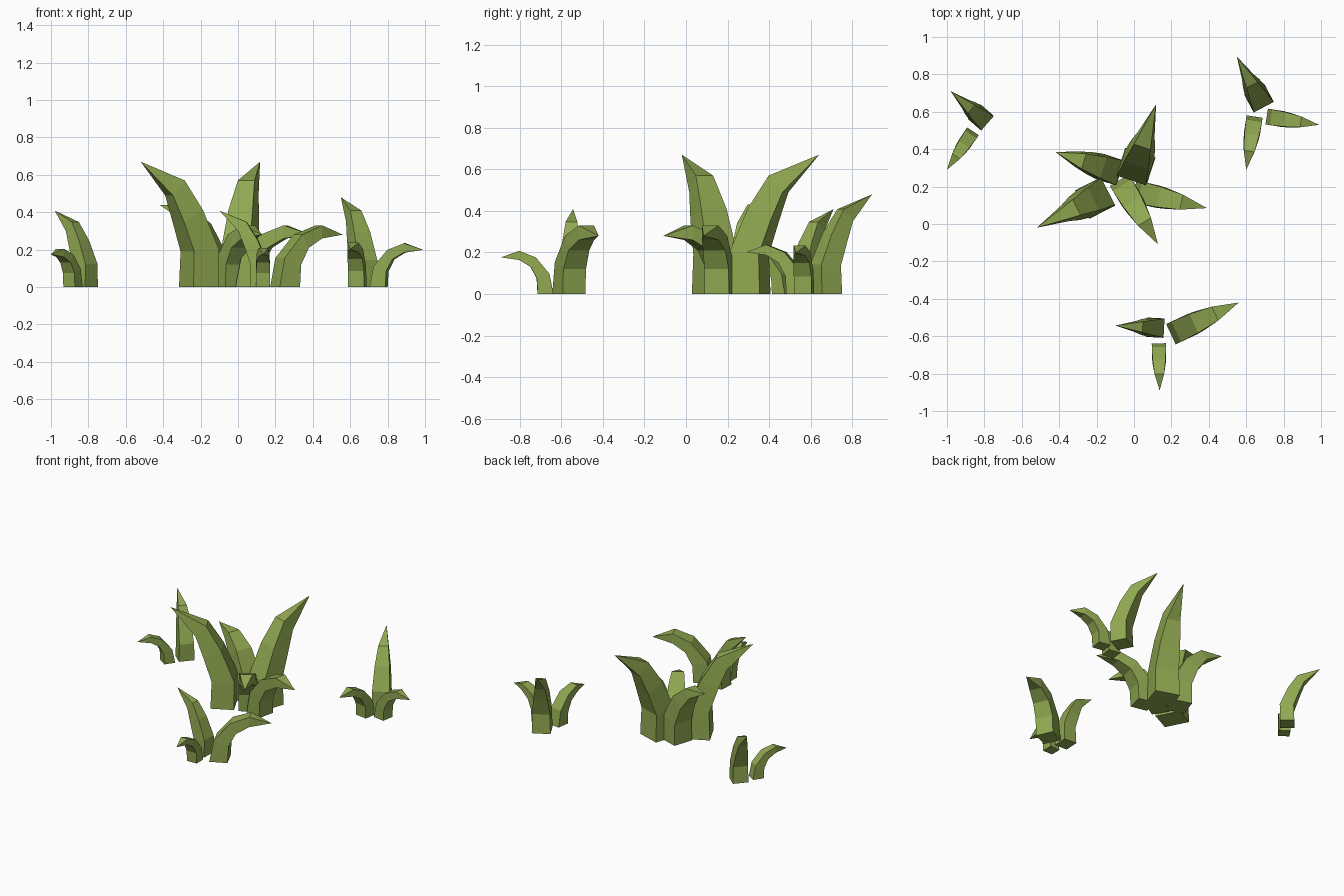
import bpy, bmesh, math

if "Cube" in bpy.data.objects:
    bpy.data.objects.remove(bpy.data.objects["Cube"])

green = bpy.data.materials.new("leaf green")
green.diffuse_color = (0.28, 0.395, 0.083, 1)
green.use_nodes = True
green.node_tree.nodes["Principled BSDF"].inputs["Base Color"].default_value = green.diffuse_color

# Side profiles as (distance outward, height): inner edge, outer edge, tip, base width, width taper
PROFILES = {
    "tall": ([(-.077, 0), (-.078, .20), (.01, .41), (.11, .57)],
             [(.077, 0), (.07, .19), (.125, .35), (.18, .49)],
             (.35, .67), .17, (1, .95, .80, .55)),
    "medium": ([(-.065, 0), (-.06, .17), (.03, .34), (.14, .43)],
               [(.065, 0), (.065, .15), (.115, .28), (.18, .37)],
               (.30, .44), .14, (1, .98, .85, .6)),
    "short": ([(-.06, 0), (-.03, .155), (.075, .28), (.20, .33)],
              [(.06, 0), (.067, .12), (.115, .21), (.20, .26)],
              (.34, .28), .12, (1, 1, .92, .68)),
}


def add_blade(bm, kind, tip_xy, angle, scale):
    """Tapered four-sided curved blade whose tip lands on tip_xy."""
    inner, outer, tip, width, taper = PROFILES[kind]
    c, s = math.cos(math.radians(angle)), math.sin(math.radians(angle))

    def vert(r, side, z):
        r = (r - tip[0]) * scale
        side *= scale
        return bm.verts.new((tip_xy[0] + r * c - side * s,
                             tip_xy[1] + r * s + side * c, z * scale))

    rings = []
    for (ri, zi), (ro, zo), t in zip(inner, outer, taper):
        h = width * t / 2
        rings.append([vert(ri, -h, zi), vert(ro, -h, zo),
                      vert(ro, h, zo), vert(ri, h, zi)])
    bm.faces.new(rings[0][::-1])
    for a, b in zip(rings, rings[1:]):
        for i in range(4):
            j = (i + 1) % 4
            bm.faces.new((a[i], a[j], b[j], b[i]))
    point = vert(tip[0], 0, tip[1])
    for i in range(4):
        bm.faces.new((rings[-1][i], rings[-1][(i + 1) % 4], point))


# Grass tufts: profile, tip position, heading in degrees, scale
TUFTS = {
    "centre_grass_tuft": [("tall", (-.52, -.02), 207, 1),
                          ("tall", (.118, .64), 72, 1),
                          ("medium", (-.42, .385), 162, 1),
                          ("short", (.39, .085), -13, 1),
                          ("short", (.128, -.108), -59, 1)],
    "front_grass_tuft": [("tall", (-.10, -.543), 177, .61),
                         ("short", (.56, -.42), 25, 1),
                         ("short", (.137, -.89), 271, .63)],
    "right_grass_tuft": [("tall", (.55, .895), 118, .716),
                         ("short", (.99, .53), -9, .71),
                         ("short", (.60, .29), 261, .72)],
    "left_grass_tuft": [("tall", (-.98, .71), 139, .61),
                        ("short", (-1.0, .29), 236, .62)],
}

for name, blades in TUFTS.items():
    bm = bmesh.new()
    for blade in blades:
        add_blade(bm, *blade)
    bmesh.ops.recalc_face_normals(bm, faces=bm.faces)
    mesh = bpy.data.meshes.new(name)
    bm.to_mesh(mesh)
    bm.free()
    mesh.materials.append(green)
    bpy.context.collection.objects.link(bpy.data.objects.new(name, mesh))
